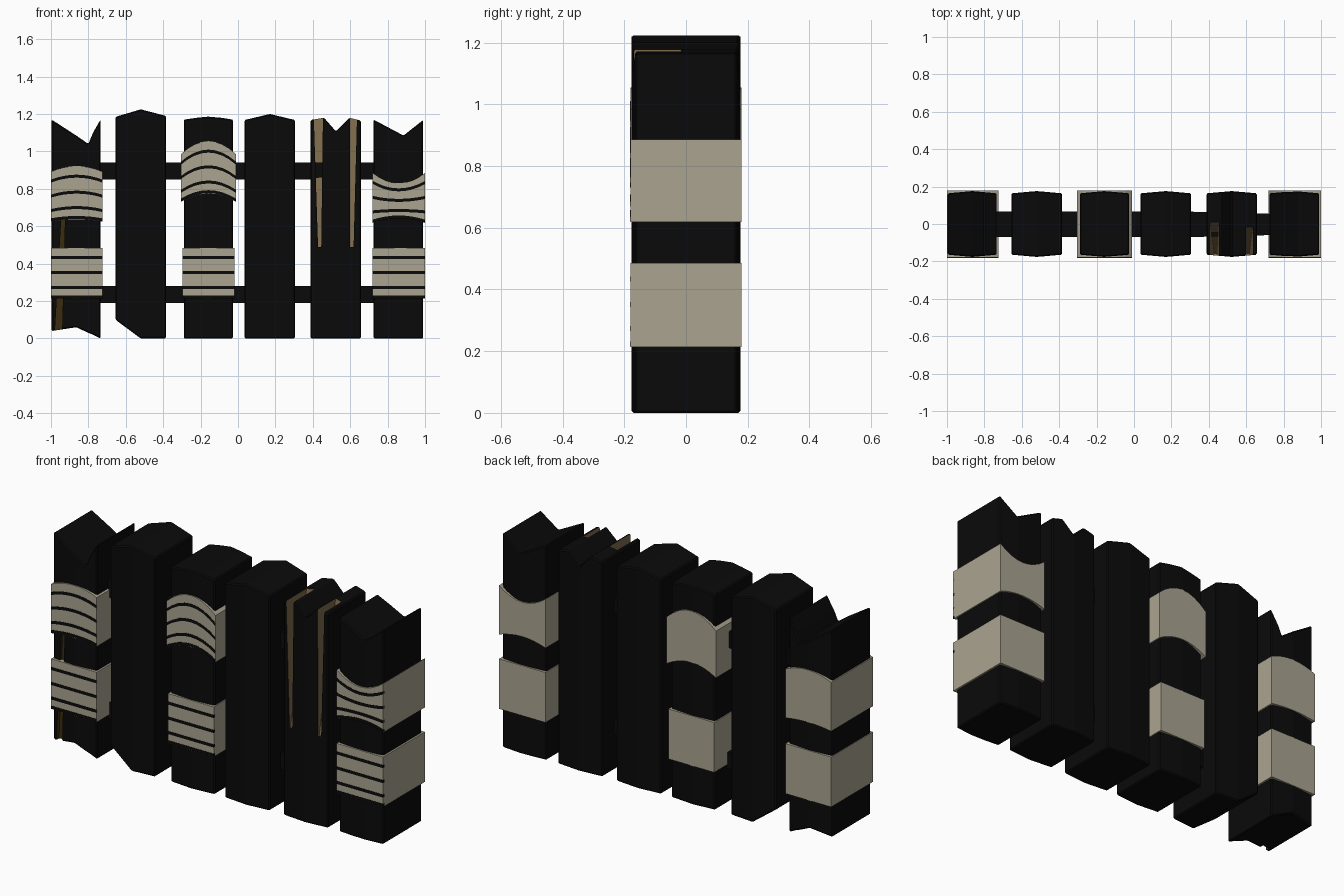
import bpy, bmesh, math

if "Cube" in bpy.data.objects:
    bpy.data.objects.remove(bpy.data.objects["Cube"])


def material(name, rgb):
    m = bpy.data.materials.new(name)
    m.diffuse_color = (*rgb, 1)
    m.use_nodes = True
    m.node_tree.nodes["Principled BSDF"].inputs["Base Color"].default_value = m.diffuse_color
    return m


DARK = material("charred_wood", (0.003, 0.003, 0.003))
TAN = material("pale_wrap", (0.40, 0.37, 0.28))
BROWN = material("raw_wood", (0.20, 0.14, 0.07))
UMBER = material("dark_raw_wood", (0.045, 0.026, 0.005))


def columns(name, cols, mat):
    """Solid from columns (x, z_bottom, z_top, y_front, y_back)."""
    bm = bmesh.new()
    rings = [[bm.verts.new(p) for p in ((x, yf, zb), (x, yf, zt), (x, yb, zt), (x, yb, zb))]
             for x, zb, zt, yf, yb in cols]
    for a, b in zip(rings, rings[1:]):
        for i in range(4):
            j = (i + 1) % 4
            bm.faces.new((a[i], a[j], b[j], b[i]))
    bm.faces.new(rings[0])
    bm.faces.new(rings[-1])
    bmesh.ops.recalc_face_normals(bm, faces=bm.faces)
    me = bpy.data.meshes.new(name)
    bm.to_mesh(me)
    bm.free()
    me.materials.append(mat)
    ob = bpy.data.objects.new(name, me)
    bpy.context.collection.objects.link(ob)
    return ob


def plank(name, cols):
    # front and back bulge a little towards the middle column
    x0, x1 = cols[0][0], cols[-1][0]
    out = []
    for x, zb, zt in cols:
        t = 2 * (x - x0) / (x1 - x0) - 1
        y = 0.176 - 0.012 * abs(t)
        out.append((x, zb, zt, -y, y))
    ob = columns(name, out, DARK)
    bev = ob.modifiers.new("worn_edges", 'BEVEL')
    bev.width = 0.006
    bev.segments = 1
    return ob


def crack(target, name, z_tip, tip, z_open, wide, depth, mat):
    """Wedge-shaped split cut into the front of a plank."""
    bm = bmesh.new()
    rings = []
    for z, (xa, xb), d in ((z_tip, tip, 0.012), (z_open, wide, depth)):
        rings.append([bm.verts.new(p) for p in
                      ((xa, -0.2, z), (xb, -0.2, z), (xb, -0.17 + d, z), (xa, -0.17 + d, z))])
    a, b = rings
    for i in range(4):
        j = (i + 1) % 4
        bm.faces.new((a[i], a[j], b[j], b[i]))
    bm.faces.new(a)
    bm.faces.new(b)
    bmesh.ops.recalc_face_normals(bm, faces=bm.faces)
    me = bpy.data.meshes.new(name)
    bm.to_mesh(me)
    bm.free()
    me.materials.append(mat)
    ob = bpy.data.objects.new(name, me)
    bpy.context.collection.objects.link(ob)
    ob.hide_render = True
    ob.hide_viewport = True
    mod = target.modifiers.new(name, 'BOOLEAN')
    mod.object = ob
    mod.operation = 'DIFFERENCE'
    mod.solver = 'EXACT'
    mod.material_mode = 'TRANSFER'


def band(name, x0, x1, zb, zt, bow_b=0.0, bow_t=0.0):
    """Wrap round a plank, bowed along its edges, with dark seams on the front."""
    n = 8 if bow_t else 1

    def edge(i):
        t = i / n
        s = 1 - (2 * t - 1) ** 2
        return x0 + (x1 - x0) * t, zb + bow_b * s, zt + bow_t * s

    pts = [edge(i) for i in range(n + 1)]
    columns(name, [(x, b, t, -0.18, 0.18) for x, b, t in pts], TAN)
    for k, f in enumerate((0.035, 0.22, 0.51, 0.81)):
        columns(f"{name}_seam_{k + 1}",
                [(x, b + (t - b) * f - 0.008, b + (t - b) * f + 0.008, -0.1815, -0.17)
                 for x, b, t in pts], DARK)


# planks, left to right
p1 = plank("plank_1", [(-0.996, 0.04, 1.17), (-0.865, 0.06, 1.085), (-0.80, 0.03, 1.04),
                       (-0.775, 0.02, 1.10), (-0.735, 0.0, 1.17)])
plank("plank_2", [(-0.655, 0.10, 1.185), (-0.52, 0.0, 1.225), (-0.385, 0.0, 1.19)])
plank("plank_3", [(-0.29, 0, 1.17), (-0.22, 0, 1.18), (-0.16, 0, 1.186), (-0.09, 0, 1.18), (-0.026, 0, 1.17)])
plank("plank_4", [(0.035, 0, 1.168), (0.17, 0, 1.20), (0.305, 0, 1.168)])
p5 = plank("plank_5", [(0.388, 0, 1.168), (0.46, 0, 1.18), (0.523, 0, 1.108),
                       (0.595, 0, 1.18), (0.657, 0, 1.165)])
plank("plank_6", [(0.725, 0, 1.17), (0.80, 0, 1.13), (0.885, 0, 1.085), (0.99, 0, 1.168)])

# splits showing raw wood
crack(p1, "split_low", 0.64, (-0.945, -0.925), -0.02, (-0.982, -0.942), 0.03, UMBER)
crack(p5, "split_left", 0.49, (0.428, 0.445), 1.25, (0.403, 0.455), 0.20, BROWN)
crack(p5, "split_right", 0.49, (0.600, 0.618), 1.25, (0.598, 0.638), 0.17, BROWN)

# rails
for label, z in (("lower", 0.19), ("upper", 0.85)):
    columns(f"{label}_rail", [(-0.9, z, z + 0.09, -0.07, 0.066), (0.3, z, z + 0.09, -0.07, 0.066),
                              (0.9, z, z + 0.09, -0.055, 0.05)], DARK)

# wraps
for i, (x0, x1) in enumerate(((-1.0, -0.725), (-0.296, -0.02), (0.72, 1.0))):
    band(f"lower_wrap_{i + 1}", x0, x1, 0.213, 0.485)
band("upper_wrap_1", -1.0, -0.725, 0.625, 0.892, 0.012, 0.03)
band("upper_wrap_2", -0.306, -0.01, 0.73, 0.985, 0.045, 0.07)
band("upper_wrap_3", 0.72, 1.0, 0.618, 0.885, 0.025, -0.055)
